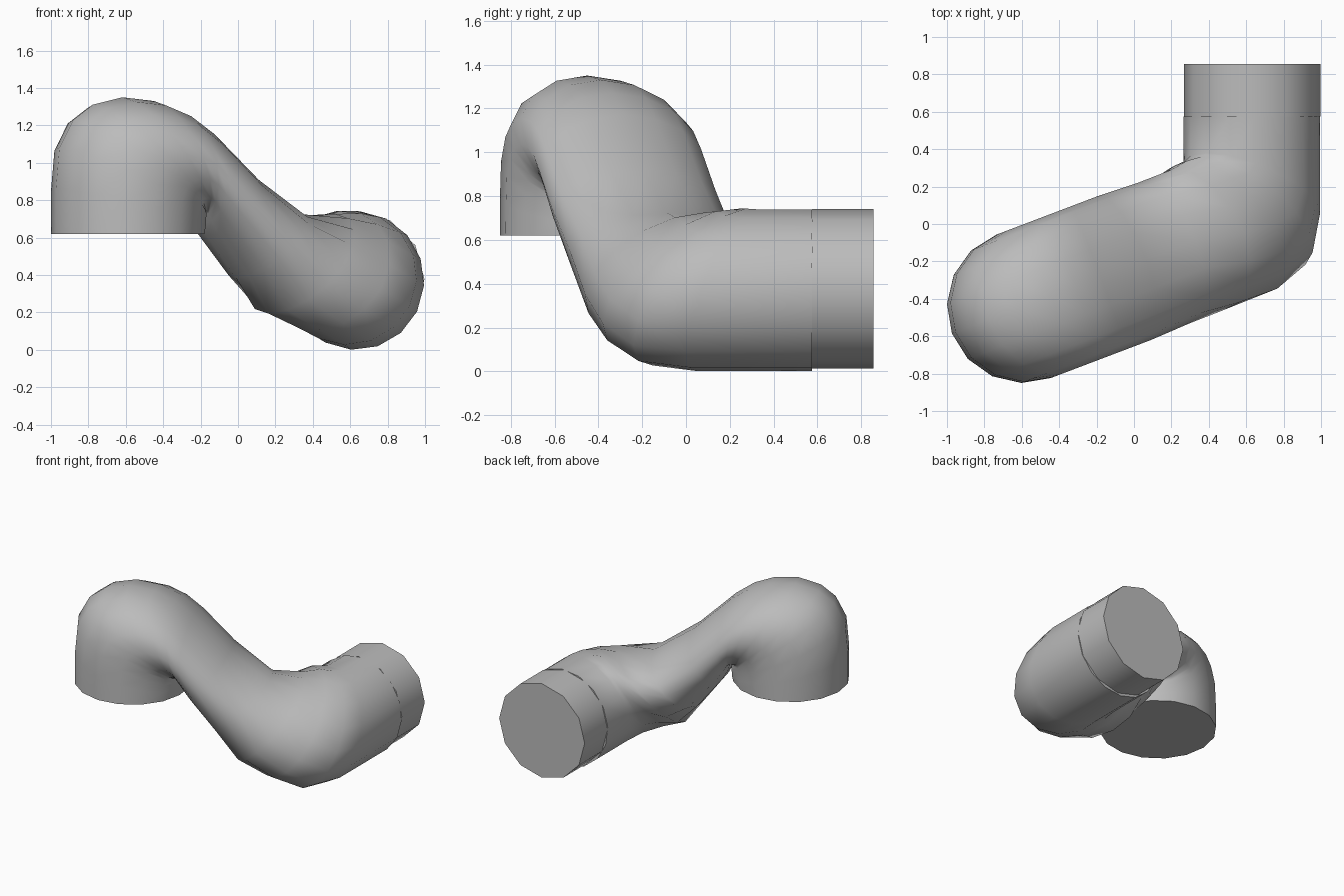
import bpy, bmesh, math
from mathutils import Vector

cube = bpy.data.objects.get("Cube")
if cube:
    bpy.data.objects.remove(cube)

grey = bpy.data.materials.new("pipe_grey")
grey.use_nodes = True
colour = (0.5, 0.5, 0.5, 1)
grey.diffuse_color = colour
grey.node_tree.nodes["Principled BSDF"].inputs["Base Color"].default_value = colour

SIDES = 16
ALONG = Vector((0.935, 0.355, 0))    # heading of the sloping middle length
ACROSS = Vector((-0.355, 0.935, 0))
INLET = Vector((-0.59, -0.44, 0))


def loft(name, rings, sides):
    """Skin a capped tube through (centre, half axis, half axis) rings."""
    bm = bmesh.new()
    loops = []
    for c, u, v in rings:
        angles = [2 * math.pi * i / sides for i in range(sides)]
        loops.append([bm.verts.new(c + u * math.cos(t) + v * math.sin(t)) for t in angles])
    for a, b in zip(loops, loops[1:]):
        for i in range(sides):
            j = (i + 1) % sides
            bm.faces.new((a[i], a[j], b[j], b[i]))
    bm.faces.new(loops[0])
    bm.faces.new(loops[-1])
    bmesh.ops.recalc_face_normals(bm, faces=bm.faces)
    mesh = bpy.data.meshes.new(name)
    bm.to_mesh(mesh)
    bm.free()
    mesh.materials.append(grey)
    obj = bpy.data.objects.new(name, mesh)
    bpy.context.collection.objects.link(obj)
    bpy.ops.object.select_all(action='DESELECT')
    obj.select_set(True)
    bpy.context.view_layer.objects.active = obj
    bpy.ops.object.shade_smooth_by_angle(angle=math.radians(50))
    return obj


def upper_ring(inner, outer):
    p, q = (INLET + ALONG * s + Vector((0, 0, z)) for s, z in (inner, outer))
    return (p + q) / 2, ACROSS * 0.41, (q - p) / 2


def lower_ring(inner, outer, side, half):
    p, q = Vector(inner), Vector(outer)
    return (p + q) / 2, (p - q) / 2, Vector(side).normalized() * half


# Upper elbow: inner and outer points in its bend plane
rings = [upper_ring(p, q) for p, q in [
    ((0.41, 0.62), (-0.41, 0.62)),
    ((0.42, 0.66), (-0.41, 0.86)),
    ((0.42, 0.69), (-0.39, 1.08)),
    ((0.42, 0.71), (-0.31, 1.23)),
    ((0.41, 0.72), (-0.20, 1.31)),
    ((0.41, 0.72), (-0.03, 1.35)),
    ((0.41, 0.72), (0.15, 1.33)),
    ((0.41, 0.71), (0.30, 1.27)),
    ((0.42, 0.67), (0.44, 1.17)),
    ((0.45, 0.61), (0.70, 0.92)),
]]

# Flattened middle length opening into the lower elbow
rings += [lower_ring(*r) for r in [
    ((0.02, 0.22, 0.56), (0.30, -0.53, 0.55), (0.68, 0.26, 0.68), 0.25),
    ((0.20, 0.29, 0.57), (0.48, -0.46, 0.35), (0.70, 0.10, 0.68), 0.35),
    ((0.29, 0.34, 0.63), (0.68, -0.38, 0.22), (0.72, 0.05, 0.67), 0.36),
    ((0.36, 0.36, 0.65), (0.83, -0.24, 0.12), (0.75, 0, 0.66), 0.365),
    ((0.39, 0.38, 0.65), (0.87, 0.00, 0.09), (0.75, 0, 0.66), 0.367),
    ((0.39, 0.575, 0.65), (0.87, 0.575, 0.09), (0.75, 0, 0.66), 0.367),
]]
loft("bent_pipe", rings, SIDES)

# Straight collar on the outlet
collar = [(Vector((0.632, y, 0.377)), Vector((0.365, 0, 0)), Vector((0, 0, 0.363)))
          for y in (0.575, 0.855)]
loft("outlet_collar", collar, 12)
